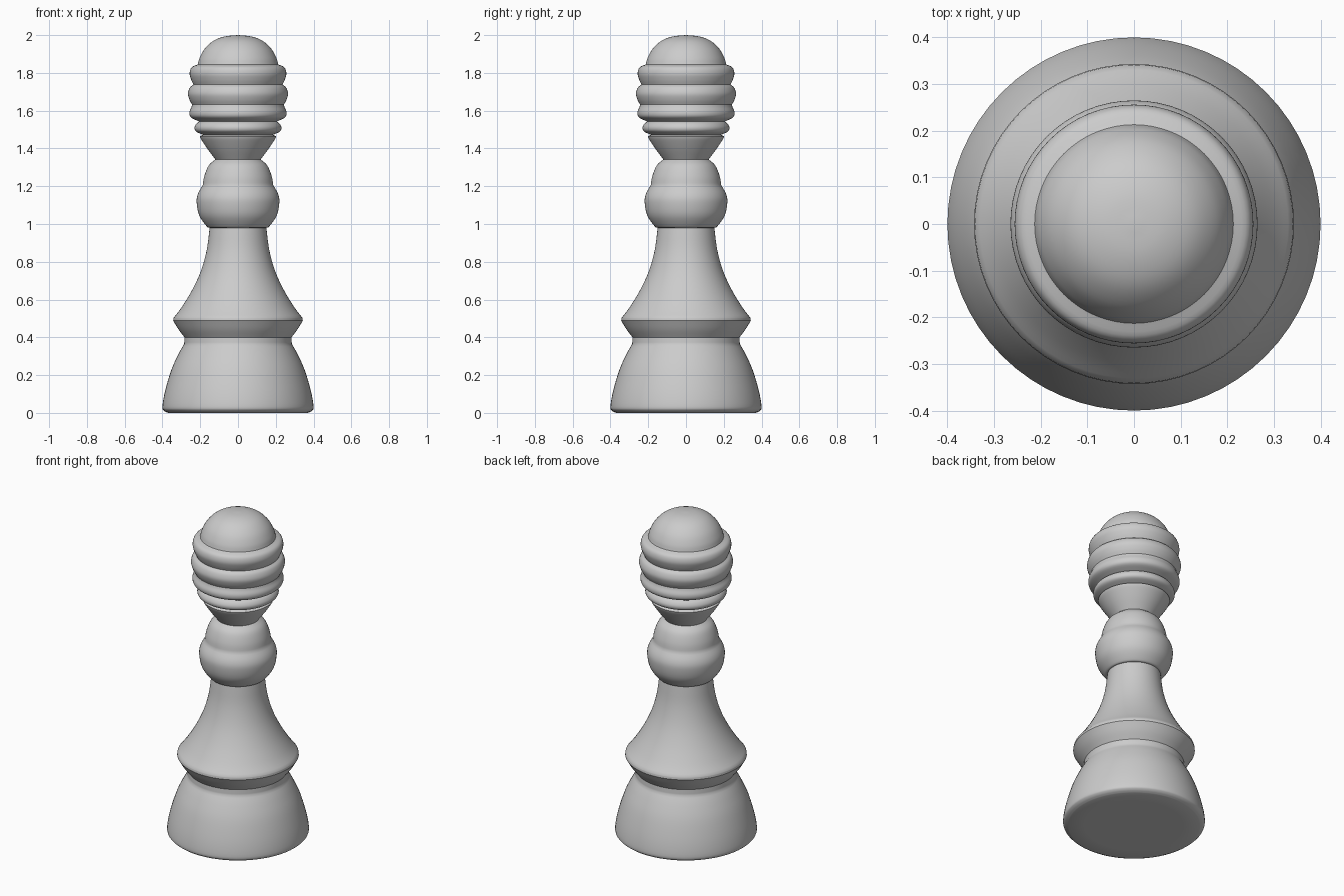
import bpy, bmesh, math
from mathutils import Vector

if "Cube" in bpy.data.objects:
    bpy.data.objects.remove(bpy.data.objects["Cube"])

SEGMENTS = 64


def smooth_curve(points, steps=4):
    """Catmull-Rom curve through a run of (radius, height) points."""
    p = [Vector(q) for q in points]
    p = [2 * p[0] - p[1]] + p + [2 * p[-1] - p[-2]]
    out = []
    for a, b, c, d in zip(p, p[1:], p[2:], p[3:]):
        for i in range(steps):
            t = i / steps
            out.append(0.5 * (2 * b + (c - a) * t + (2 * a - 5 * b + 4 * c - d) * t * t
                              + (3 * b - a - 3 * c + d) * t ** 3))
    return out + [p[-2]]


def lathe(name, runs):
    """Spin smooth runs around z; a crease is left where two runs meet."""
    profile = []
    for run in runs:
        for q in smooth_curve(run):
            if not profile or (q - profile[-1]).length > 1e-5:
                profile.append(q)
    bm = bmesh.new()
    verts = [bm.verts.new((max(q.x, 0), 0, q.y)) for q in profile]
    edges = [bm.edges.new(pair) for pair in zip(verts, verts[1:])]
    bmesh.ops.spin(bm, geom=verts + edges, cent=(0, 0, 0), axis=(0, 0, 1),
                   angle=math.tau, steps=SEGMENTS, use_duplicate=False)
    bmesh.ops.remove_doubles(bm, verts=bm.verts, dist=1e-5)
    bmesh.ops.recalc_face_normals(bm, faces=bm.faces)
    mesh = bpy.data.meshes.new(name)
    bm.to_mesh(mesh)
    bm.free()
    obj = bpy.data.objects.new(name, mesh)
    bpy.context.collection.objects.link(obj)
    bpy.ops.object.select_all(action='DESELECT')
    obj.select_set(True)
    bpy.context.view_layer.objects.active = obj
    bpy.ops.object.shade_smooth_by_angle(angle=math.radians(35))


# Flared foot with a rounded lower rim
lathe("base", [
    [(0, 0), (0.37, 0)],
    [(0.37, 0), (0.392, 0.012), (0.4, 0.035), (0.385, 0.12), (0.352, 0.23),
     (0.316, 0.31), (0.285, 0.365)],
    [(0.285, 0.365), (0.283, 0.4)],
])

# Sharp collar sweeping up into the narrow stem
lathe("stem", [
    [(0.283, 0.4), (0.315, 0.442), (0.343, 0.488)],
    [(0.343, 0.488), (0.341, 0.503)],
    [(0.341, 0.503), (0.298, 0.56), (0.243, 0.65), (0.197, 0.75),
     (0.166, 0.86), (0.15, 0.98)],
])

# Round knob with a smaller shoulder on top
lathe("knob", [
    [(0.15, 0.98), (0.166, 0.988), (0.205, 1.045), (0.219, 1.115), (0.212, 1.16),
     (0.187, 1.205)],
    [(0.187, 1.205), (0.178, 1.255), (0.155, 1.31), (0.12, 1.342)],
])

# Ribbed head: lower cup, four stacked rings and a dome
rings = [(1.472, 1.542, 0.185, 0.23, 0.205), (1.542, 1.632, 0.205, 0.257, 0.243),
         (1.632, 1.738, 0.243, 0.265, 0.236), (1.738, 1.845, 0.236, 0.256, 0.213)]
runs = [[(0.12, 1.342), (0.16, 1.395), (0.193, 1.445), (0.202, 1.464)],
        [(0.202, 1.464), (0.185, 1.472)]]
for z0, z1, r0, r_max, r1 in rings:
    h = z1 - z0
    runs.append([(r0, z0), (r_max - 0.008, z0 + 0.25 * h), (r_max, z0 + 0.55 * h),
                 (r_max - 0.01, z0 + 0.85 * h), (r1, z1)])
runs.append([(0.213, 1.845), (0.203, 1.88), (0.176, 1.928), (0.13, 1.97),
             (0.07, 1.993), (0, 2.0)])
lathe("head", runs)
